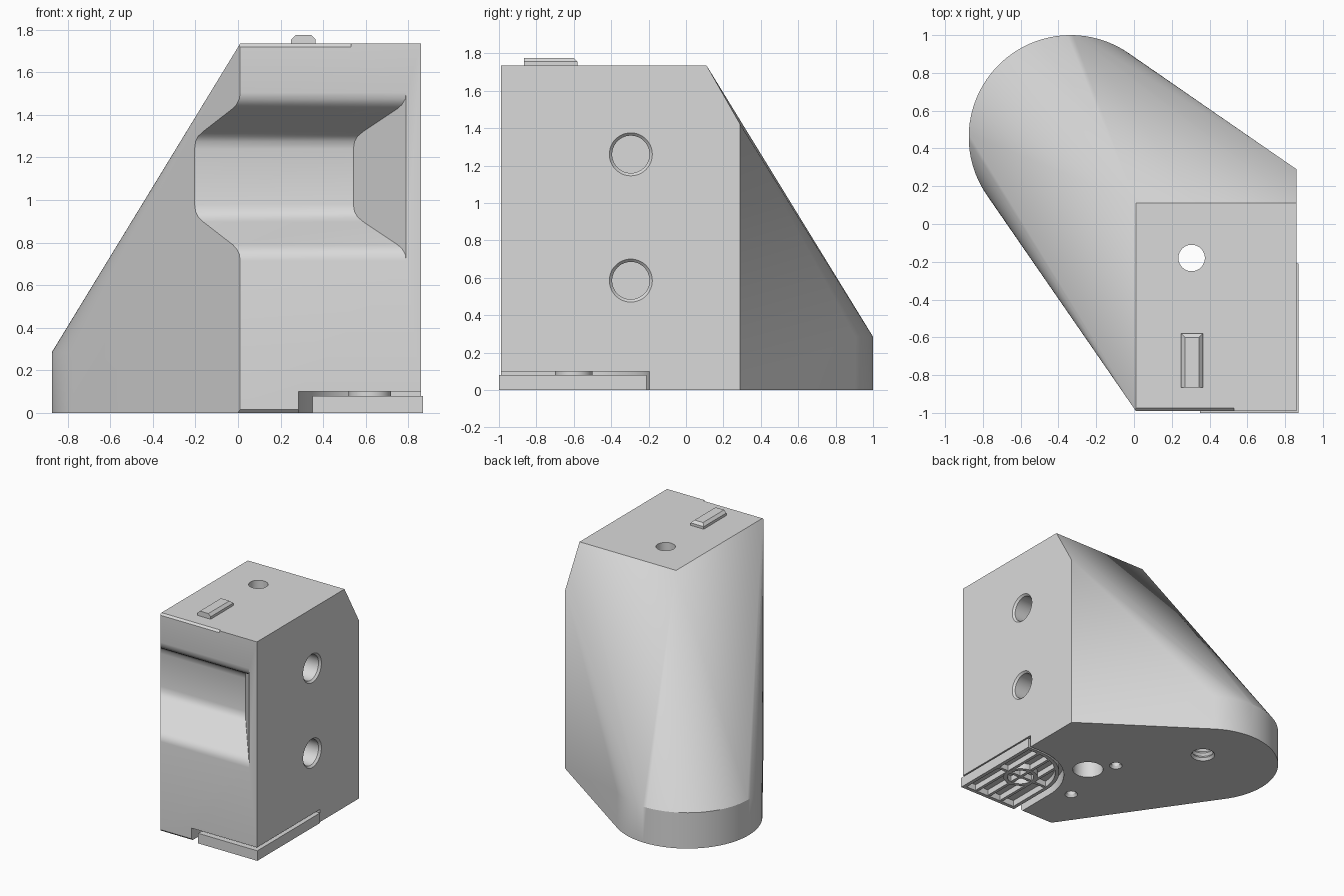
import bpy, bmesh, math
from mathutils import Vector, Matrix

cube = bpy.data.objects.get("Cube")
if cube:
    bpy.data.objects.remove(cube, do_unlink=True)

grey = bpy.data.materials.new("light_grey")
grey.use_nodes = True
grey.diffuse_color = (0.7, 0.7, 0.7, 1)
grey.node_tree.nodes["Principled BSDF"].inputs["Base Color"].default_value = grey.diffuse_color


def finish(name, bm):
    bmesh.ops.recalc_face_normals(bm, faces=bm.faces)
    mesh = bpy.data.meshes.new(name)
    bm.to_mesh(mesh)
    bm.free()
    mesh.materials.append(grey)
    obj = bpy.data.objects.new(name, mesh)
    bpy.context.collection.objects.link(obj)
    return obj


def loft(name, rings):
    """Closed solid through matching rings of points."""
    bm = bmesh.new()
    loops = [[bm.verts.new(p) for p in ring] for ring in rings]
    n = len(loops[0])
    for a, b in zip(loops, loops[1:]):
        for i in range(n):
            j = (i + 1) % n
            bm.faces.new((a[i], a[j], b[j], b[i]))
    bm.faces.new(loops[0])
    bm.faces.new(loops[-1])
    return finish(name, bm)


def lathe(name, profile, loc, sideways=False, n=48):
    """Turned solid from (radius, height) pairs, along z or inward along -x."""
    turn = Matrix.Rotation(math.radians(-90), 4, 'Y') if sideways else Matrix()
    rings = [[Vector(loc) + turn @ Vector((r * math.cos(math.tau * i / n),
                                           r * math.sin(math.tau * i / n), h))
              for i in range(n)] for r, h in profile]
    return loft(name, rings)


def box(name, x, y, z):
    return loft(name, [[(x[0], y[0], h), (x[1], y[0], h), (x[1], y[1], h), (x[0], y[1], h)]
                       for h in z])


def activate(obj):
    bpy.ops.object.select_all(action='DESELECT')
    obj.select_set(True)
    bpy.context.view_layer.objects.active = obj


def cut(obj, cutter):
    activate(obj)
    mod = obj.modifiers.new("cut", 'BOOLEAN')
    mod.operation, mod.solver, mod.object = 'DIFFERENCE', 'EXACT', cutter
    bpy.ops.object.modifier_apply(modifier=mod.name)
    bpy.data.objects.remove(cutter, do_unlink=True)


def smooth(obj):
    activate(obj)
    bpy.ops.object.shade_smooth_by_angle(angle=math.radians(30))


# Main body: block whose rear slopes down to a rounded nose
L, R, F, TOP, SHOULDER = 0.01, 0.86, -0.99, 1.735, 0.285
nose = Vector((-0.335, 0.46))
points = [(L, F, 0), (R, F, 0), (R, 0.29, 0), (R, 0.29, 1.42),
          (L, F, TOP), (R, F, TOP), (R, 0.11, TOP), (L, 0.11, TOP)]
for i in range(49):
    a = math.radians(55.3 + 159.6 * i / 48)
    p = nose + 0.54 * Vector((math.cos(a), math.sin(a)))
    points += [(p.x, p.y, 0), (p.x, p.y, SHOULDER)]
bm = bmesh.new()
for p in points:
    bm.verts.new(p)
bmesh.ops.convex_hull(bm, input=bm.verts)
bmesh.ops.dissolve_limit(bm, angle_limit=math.radians(0.3), verts=bm.verts, edges=bm.edges)
body = finish("body", bm)

# Finger channel across the front, closed by a slanted end
half = [(-1.1, 0.395), (-0.99, 0.395), (-0.985, 0.365), (-0.965, 0.338), (-0.94, 0.32),
        (-0.74, 0.213), (-0.705, 0.19), (-0.687, 0.165), (-0.68, 0.13)]
profile = half + [(y, -h) for y, h in reversed(half)]
cut(body, loft("channel_cutter", [
    [(-0.8, y, 1.11 + h) for y, h in profile],
    [(0.79 - 0.8 * (y - F), y, 1.11 + h) for y, h in profile]]))

# Small chamfers on the front edges
for z, s, x1 in ((TOP, -1, 0.53), (0, 1, 0.35)):
    tri = [(F - 0.02, z + 0.035 * s), (F + 0.035, z - 0.02 * s), (F - 0.02, z - 0.02 * s)]
    cut(body, loft("chamfer_cutter", [[(x, y, h) for y, h in tri] for x in (-0.1, x1)]))


# Corner notch under the body for the foot
def corner_plate(name, x0, x1, y0, y1, r, z):
    outline = [(x0, y0), (x1, y0), (x1, y1)]
    for i in range(25):
        a = math.radians(90 + 90 * i / 24)
        outline.append((x0 + r + r * math.cos(a), y1 - r + r * math.sin(a)))
    return loft(name, [[(x, y, h) for x, y in outline] for h in z])


cut(body, corner_plate("notch_cutter", 0.285, 1, -1.1, -0.195, 0.46, (-0.1, 0.1)))

# Two countersunk blind holes in the side
for z in (1.26, 0.585):
    cut(body, lathe("side_hole_cutter", [(0.125, -0.01), (0.1, 0.015), (0.1, 0.35)],
                    (R, -0.295, z), sideways=True))

# Stepped through hole, locating holes and threaded hole
cut(body, lathe("through_hole_cutter", [(0.115, -0.1), (0.115, 0.5), (0.07, 0.5), (0.07, 1.9)],
                (0.305, -0.18, 0)))
for x, y in ((0.18, 0.0), (0.16, -0.55)):
    cut(body, lathe("locating_hole_cutter", [(0.055, -0.01), (0.035, 0.02), (0.035, 0.15)],
                    (x, y, 0)))
thread = [(0.09 if i % 2 else 0.075, 0.02 * i - 0.02) for i in range(16)]
cut(body, lathe("threaded_hole_cutter", thread, (-0.22, 0.55, 0)))
smooth(body)

# Locating key on the top
x, y = (0.25, 0.365), (-0.865, -0.58)
loft("top_key", [[(x[0] + d, y[0], h), (x[1] - d, y[0], h),
                  (x[1] - d, y[1] - d, h), (x[0] + d, y[1] - d, h)]
                 for d, h in ((0, TOP - 0.02), (0, 1.755), (0.02, 1.775))])

# Foot plate with a hollow underside
foot = corner_plate("foot_plate", 0.35, 0.87, -1, -0.21, 0.4, (0, 0.08))
cut(foot, corner_plate("foot_pocket_cutter", 0.38, 0.84, -0.97, -0.24, 0.37, (-0.1, 0.05)))
smooth(foot)
smooth(lathe("foot_post", [(0.1, 0.06), (0.1, 0.11)], (0.62, -0.6, 0)))

# Ribs and ring under the foot
for i, x in enumerate((0.5, 0.62, 0.74)):
    dx = max(0, 0.75 - x)
    end = -0.61 + math.sqrt(0.385 ** 2 - dx ** 2)
    box(f"foot_rib_{i + 1}", (x - 0.012, x + 0.012), (-0.98, end), (0.004, 0.06))
box("foot_cross_rib", (0.37, 0.85), (-0.612, -0.588), (0.005, 0.06))
ring = lathe("foot_ring", [(0.13, 0.002), (0.13, 0.06)], (0.62, -0.6, 0))
cut(ring, lathe("foot_ring_cutter", [(0.1, -0.1), (0.1, 0.2)], (0.62, -0.6, 0)))
smooth(ring)
